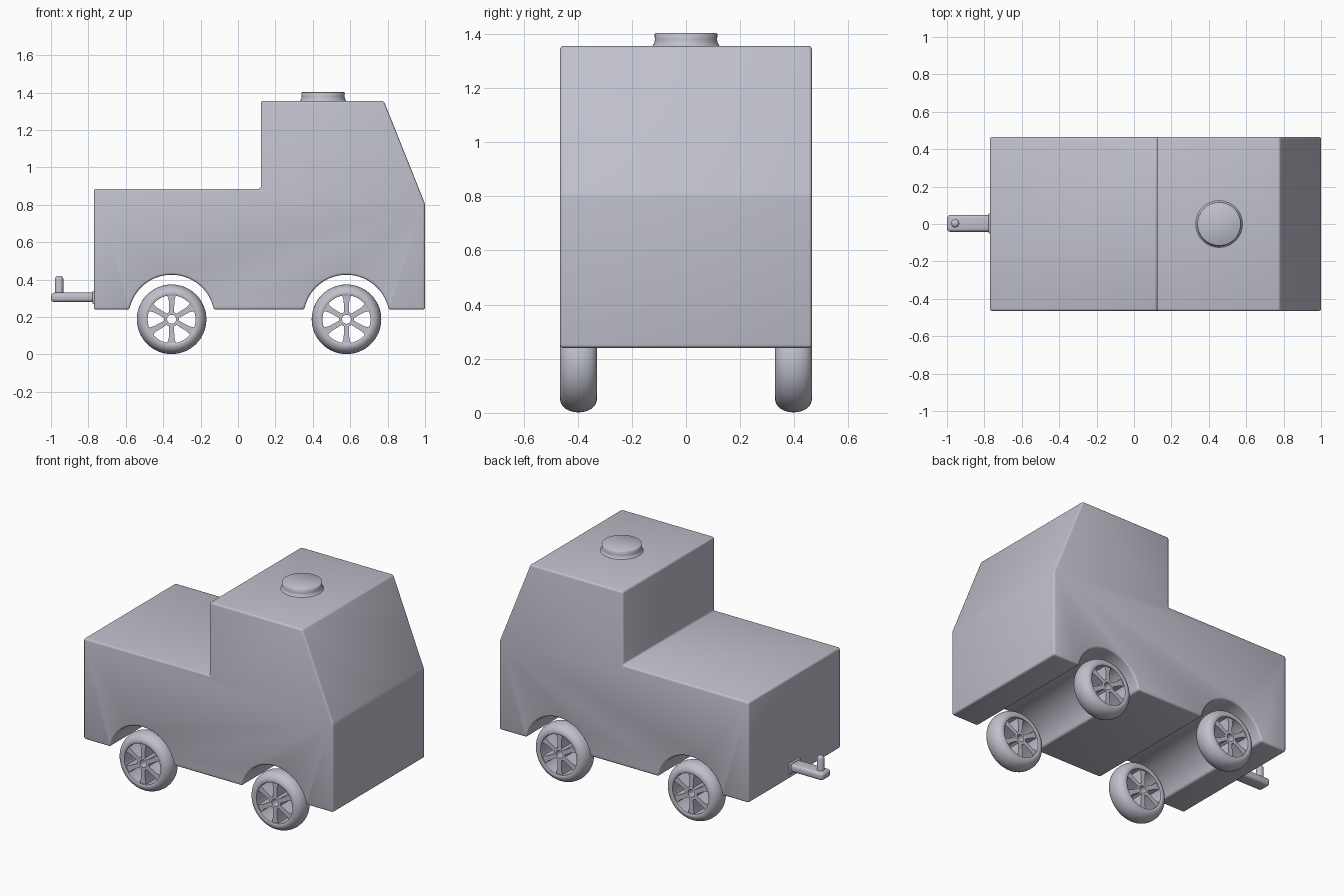
import bpy, bmesh
from math import cos, sin, pi, radians
from mathutils import Matrix, Vector

default = bpy.data.objects.get("Cube")
if default:
    bpy.data.objects.remove(default)

# One plain colour for the whole vehicle
paint = bpy.data.materials.new("blue_grey")
paint.use_nodes = True
COLOUR = (0.53, 0.53, 0.61, 1)
paint.diffuse_color = COLOUR
paint.node_tree.nodes["Principled BSDF"].inputs["Base Color"].default_value = COLOUR


def finish(name, bm, angle=35, bevel=0, segments=3):
    bmesh.ops.recalc_face_normals(bm, faces=bm.faces)
    mesh = bpy.data.meshes.new(name)
    bm.to_mesh(mesh)
    bm.free()
    mesh.materials.append(paint)
    obj = bpy.data.objects.new(name, mesh)
    bpy.context.collection.objects.link(obj)
    bpy.ops.object.select_all(action='DESELECT')
    obj.select_set(True)
    bpy.context.view_layer.objects.active = obj
    if bevel:
        mod = obj.modifiers.new("soft_edges", 'BEVEL')
        mod.width, mod.segments = bevel, segments
        mod.limit_method, mod.angle_limit = 'ANGLE', radians(15)
        bpy.ops.object.modifier_apply(modifier=mod.name)
    bpy.ops.object.shade_smooth_by_angle(angle=radians(angle))
    return obj


def lathe(bm, profile, steps=48, closed=True):
    """Turn a (radius, height) profile around z; open profiles get end caps."""
    rings = []
    for r, h in profile:
        rings.append([bm.verts.new((r * cos(2 * pi * i / steps),
                                    r * sin(2 * pi * i / steps), h)) for i in range(steps)])
    pairs = list(zip(rings, rings[1:]))
    if closed:
        pairs.append((rings[-1], rings[0]))
    else:
        bm.faces.new(rings[0])
        bm.faces.new(rings[-1])
    for a, b in pairs:
        for i in range(steps):
            j = (i + 1) % steps
            bm.faces.new((a[i], a[j], b[j], b[i]))


def prism(bm, outline, low, high):
    """Extrude a 2D outline between two z heights."""
    face = bm.faces.new([bm.verts.new((u, v, low)) for u, v in outline])
    top = bmesh.ops.extrude_face_region(bm, geom=[face])["geom"]
    bmesh.ops.translate(bm, vec=(0, 0, high - low),
                        verts=[g for g in top if isinstance(g, bmesh.types.BMVert)])


UPRIGHT = Matrix.Rotation(pi / 2, 4, 'X')   # turns the z axis towards -y
AXLES = (-0.355, 0.58)
BASE, ARCH_R, ARCH_Z = 0.24, 0.23, 0.196

# Body: side profile with two wheel arches running the full width
outline = [(-0.77, BASE)]
for x in AXLES:
    for i in range(29):
        a = radians(169 - i * 158 / 28)
        outline.append((x + ARCH_R * cos(a), ARCH_Z + ARCH_R * sin(a)))
outline += [(1.0, BASE), (1.0, 0.805), (0.78, 1.355), (0.122, 1.355),
            (0.122, 0.885), (-0.77, 0.885)]
bm = bmesh.new()
prism(bm, outline, -0.465, 0.465)
bm.transform(UPRIGHT)
finish("body", bm, bevel=0.012)

# Roof beacon: short drum with a flared foot
bm = bmesh.new()
lathe(bm, [(0.13, 1.35), (0.122, 1.358), (0.117, 1.366), (0.115, 1.378),
           (0.116, 1.399), (0.112, 1.402)], closed=False)
bmesh.ops.translate(bm, verts=bm.verts, vec=(0.455, 0, 0))
finish("roof_beacon", bm, angle=100)

# Tow bar and upright pin
bm = bmesh.new()
bmesh.ops.create_cube(bm, size=1, matrix=Matrix.Translation((-0.88, 0.003, 0.305))
                      @ Matrix.Diagonal((0.24, 0.09, 0.05, 1)))
finish("tow_bar", bm, angle=50, bevel=0.018, segments=4)

bm = bmesh.new()
lathe(bm, [(0.022, 0.3), (0.022, 0.405), (0.018, 0.415), (0.01, 0.42)], 24, closed=False)
bmesh.ops.translate(bm, verts=bm.verts, vec=(-0.956, 0.003, 0))
finish("tow_pin", bm, angle=50)

# Tow bar flange at the body
bm = bmesh.new()
bmesh.ops.create_cube(bm, size=1, matrix=Matrix.Translation((-0.77, 0.003, 0.305))
                      @ Matrix.Diagonal((0.016, 0.108, 0.068, 1)))
finish("tow_flange", bm, bevel=0.006)

# Wheels: rounded tyre, open spokes, hub ring with a hole
WHEEL_R, HALF, BORE, SPOKES = 0.186, 0.068, 0.128, 6


def make_wheel(name, x, side, turn):
    place = (Matrix.Translation((x, side * 0.397, 0.188))
             @ Matrix.Diagonal((1, -side, 1, 1)) @ UPRIGHT)
    bm = bmesh.new()
    tyre = []
    for i in range(21):
        a = -pi / 2 + pi * i / 20
        tyre.append((0.135 + (WHEEL_R - 0.135) * cos(a) ** 0.9, HALF * sin(a)))
    tyre += [(BORE, HALF - 0.004), (BORE, 0.004 - HALF)]
    lathe(bm, tyre, 64)
    bm.transform(place)
    finish(name + "_tyre", bm)

    bm = bmesh.new()
    depth = HALF - 0.012
    lathe(bm, [(0.024, -depth), (0.04, -depth), (0.04, depth), (0.024, depth)], 32)
    for i in range(SPOKES):
        spin = Matrix.Rotation(2 * pi * i / SPOKES + turn, 2)
        corners = [(0.036, -0.013), (0.1, -0.015), (0.131, -0.024),
                   (0.131, 0.024), (0.1, 0.015), (0.036, 0.013)]
        prism(bm, [spin @ Vector(c) for c in corners], -depth, depth)
    bm.transform(place)
    finish(name + "_spokes", bm)


for end, x in zip(("rear", "front"), AXLES):
    make_wheel(end + "_right_wheel", x, -1, pi / 2)
    make_wheel(end + "_left_wheel", x, 1, pi / 2)
